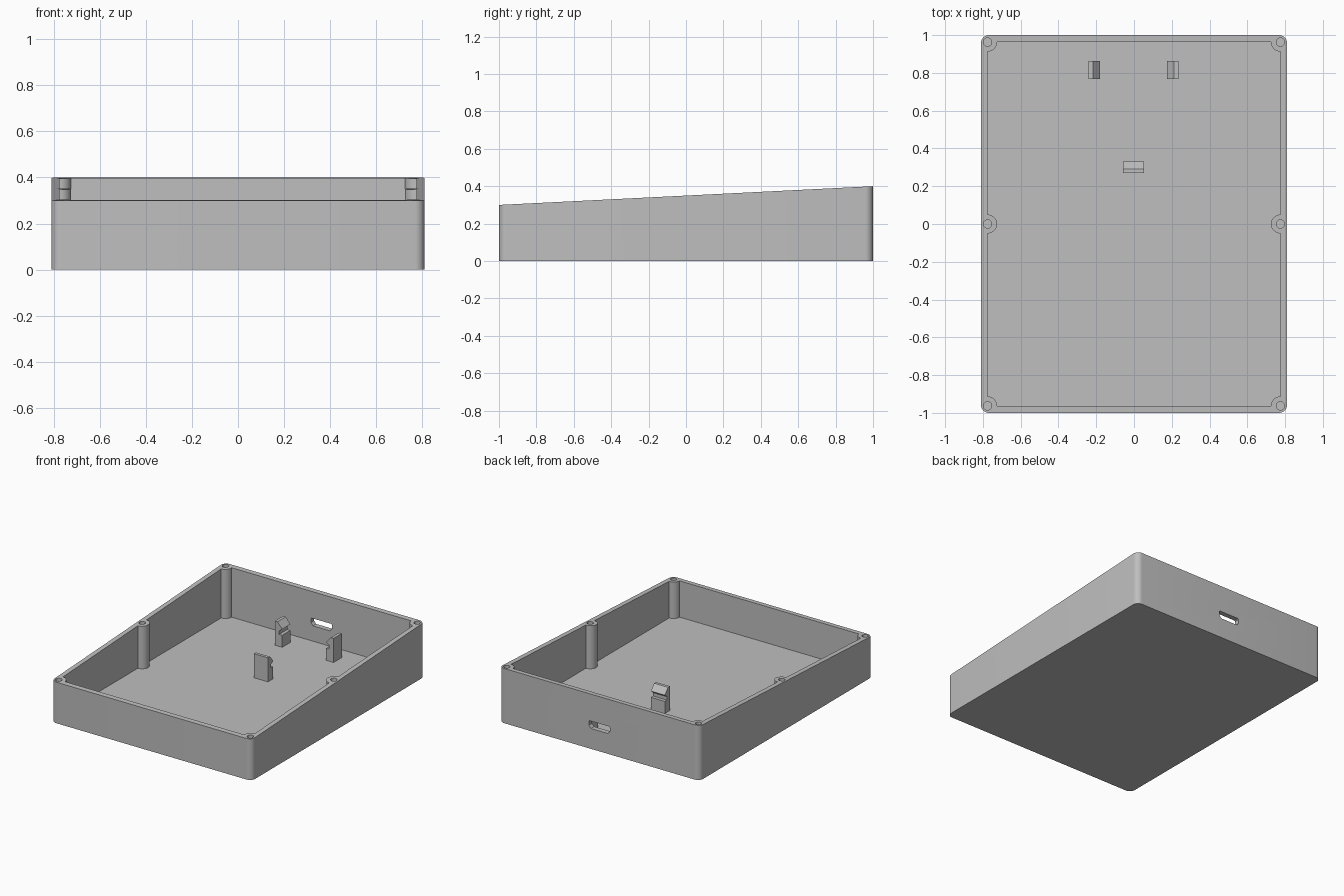
import bpy, bmesh
from math import sin, cos, pi, radians
from mathutils import Matrix

cube = bpy.data.objects.get("Cube")
if cube:
    bpy.data.objects.remove(cube, do_unlink=True)

grey = bpy.data.materials.new("light_grey_plastic")
grey.use_nodes = True
grey.diffuse_color = (0.52, 0.52, 0.52, 1)
grey.node_tree.nodes["Principled BSDF"].inputs["Base Color"].default_value = grey.diffuse_color

FLOOR = 0.037
WALL_X, WALL_Y = 0.775, 0.963      # inner wall faces, also the screw post centres


def lid_height(y):
    return 0.35 + 0.05 * y


def arc(cx, cy, r, start, end, steps=12):
    angles = [radians(start + (end - start) * i / steps) for i in range(steps + 1)]
    return [(cx + r * cos(a), cy + r * sin(a)) for a in angles]


def prism(name, outline, bottom, top):
    """Extrude a flat outline upwards; top may be a function of y."""
    bm = bmesh.new()
    face = bm.faces.new([bm.verts.new((x, y, bottom)) for x, y in outline])
    raised = bmesh.ops.extrude_face_region(bm, geom=[face])["geom"]
    for v in raised:
        if isinstance(v, bmesh.types.BMVert):
            v.co.z = top(v.co.y) if callable(top) else top
    bmesh.ops.recalc_face_normals(bm, faces=bm.faces)
    mesh = bpy.data.meshes.new(name)
    bm.to_mesh(mesh)
    bm.free()
    mesh.materials.append(grey)
    obj = bpy.data.objects.new(name, mesh)
    bpy.context.collection.objects.link(obj)
    return obj


def select(obj):
    bpy.ops.object.select_all(action='DESELECT')
    obj.select_set(True)
    bpy.context.view_layer.objects.active = obj


def cut(obj, cutter):
    mod = obj.modifiers.new("cut", 'BOOLEAN')
    mod.operation = 'DIFFERENCE'
    mod.solver = 'EXACT'
    mod.object = cutter
    select(obj)
    bpy.ops.object.modifier_apply(modifier=mod.name)
    bpy.data.objects.remove(cutter, do_unlink=True)


# Sloped enclosure body with rounded vertical corners
R = 0.042
outline = []
for i, (sx, sy) in enumerate([(1, 1), (-1, 1), (-1, -1), (1, -1)]):
    outline += arc(sx * (0.81 - R), sy * (1 - R), R, 90 * i, 90 * i + 90, 8)
body = prism("enclosure_body", outline, 0, lid_height)

# Cavity whose outline bulges inwards around the six screw posts
quarter = arc(WALL_X, 0, 0.05, 180, 90) + arc(WALL_X, WALL_Y, 0.05, 270, 180)
half = quarter + [(-x, y) for x, y in reversed(quarter)]
cavity = half + [(x, -y) for x, y in reversed(half[1:-1])]
cut(body, prism("cavity_cutter", cavity, FLOOR, 0.6))

# Screw holes in the posts
for sx in (-1, 1):
    for y in (-WALL_Y, 0, WALL_Y):
        hole = arc(sx * WALL_X, y, 0.022, 0, 345, 23)
        cut(body, prism("screw_hole_cutter", hole, FLOOR, 0.6))

# Connector slot through the back wall, wide at the top and chamfered below
side = [(0.068, -0.027), (0.085, -0.008), (0.085, 0.021), (0.079, 0.027)]
slot = prism("slot_cutter", side + [(-x, z) for x, z in reversed(side)], -0.2, 0.2)
slot.data.transform(Matrix.Translation((0, 1, 0.176)) @ Matrix.Rotation(pi / 2, 4, 'X'))
cut(body, slot)

select(body)
bpy.ops.object.shade_smooth_by_angle(angle=radians(30))

# Circuit board clips: base block, slot for the board, sloped hook on top
clip_profile = [(0, FLOOR - 0.005), (0.06, FLOOR - 0.005), (0.06, 0.125), (0.035, 0.125),
                (0.035, 0.15), (0.06, 0.17), (0.022, 0.213), (0, 0.213)]


def clip(name, x, y, turn, width):
    obj = prism(name, clip_profile, -width / 2, width / 2)
    obj.data.transform(Matrix.Translation((x, y, 0)) @ Matrix.Rotation(turn, 4, 'Z')
                       @ Matrix.Rotation(pi / 2, 4, 'X'))


clip("right_board_clip", -0.24, 0.815, 0, 0.095)
clip("left_board_clip", 0.235, 0.815, pi, 0.095)
clip("front_board_clip", -0.003, 0.27, pi / 2, 0.113)
